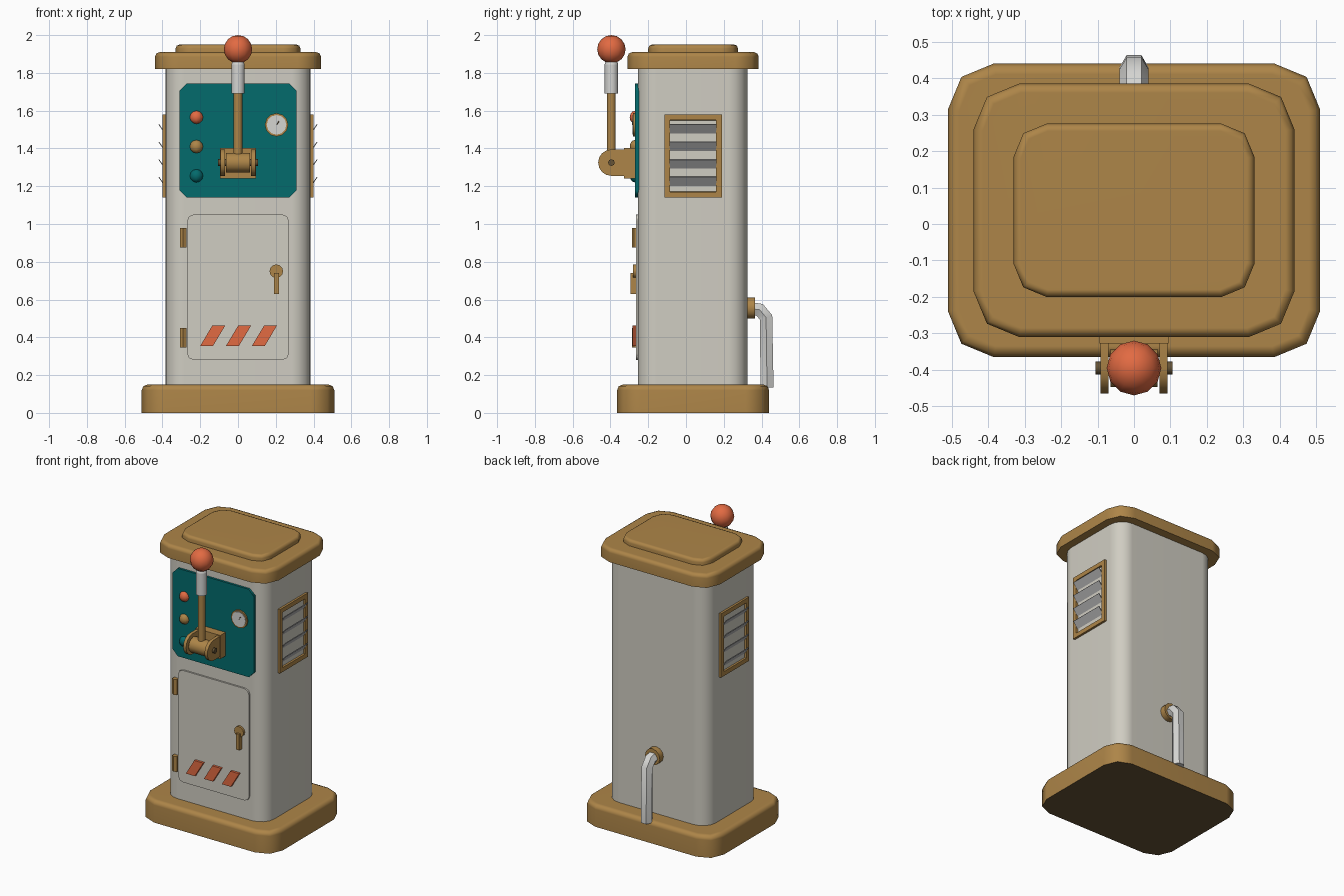
import bpy
import bmesh
from math import radians, pi, sin, cos
from mathutils import Matrix, Vector

if "Cube" in bpy.data.objects:
    bpy.data.objects.remove(bpy.data.objects["Cube"], do_unlink=True)


def material(name, rgb):
    m = bpy.data.materials.new(name)
    m.use_nodes = True
    m.diffuse_color = (*rgb, 1)
    m.node_tree.nodes["Principled BSDF"].inputs["Base Color"].default_value = (*rgb, 1)
    return m


GREY = material("painted grey", (0.63, 0.61, 0.54))
BRASS = material("brass", (0.42, 0.235, 0.065))
TEAL = material("teal", (0.001, 0.145, 0.15))
RED = material("red", (0.76, 0.145, 0.055))
STEEL = material("light steel", (0.66, 0.66, 0.64))
SLAT = material("slat grey", (0.45, 0.45, 0.45))
DARK = material("dark bronze", (0.13, 0.085, 0.035))


def finish(name, bm, mats, mirror=False):
    bmesh.ops.recalc_face_normals(bm, faces=bm.faces)
    me = bpy.data.meshes.new(name)
    bm.to_mesh(me)
    bm.free()
    for m in mats:
        me.materials.append(m)
    ob = bpy.data.objects.new(name, me)
    bpy.context.collection.objects.link(ob)
    bpy.ops.object.select_all(action='DESELECT')
    ob.select_set(True)
    bpy.context.view_layer.objects.active = ob
    bpy.ops.object.shade_smooth_by_angle(angle=radians(50))
    if mirror:
        ob.modifiers.new("Mirror", 'MIRROR')
    return ob


def cube(lo, hi):
    bm = bmesh.new()
    lo, hi = Vector(lo), Vector(hi)
    bmesh.ops.create_cube(bm, size=1, matrix=Matrix.Translation((lo + hi) / 2)
                          @ Matrix.Diagonal((*(hi - lo), 1)))
    return bm


def block(name, lo, hi, mat, axis=2, corner=0, seg=2, rim=0):
    """Box with rounded corners along one axis and an optional softened top rim."""
    bm = cube(lo, hi)
    if corner:
        edges = [e for e in bm.edges
                 if abs(e.verts[0].co[axis] - e.verts[1].co[axis]) > 1e-4]
        bmesh.ops.bevel(bm, geom=edges, offset=corner, segments=seg,
                        profile=0.5, affect='EDGES')
    if rim:
        edges = [e for e in bm.edges
                 if all(abs(v.co.z - hi[2]) < 1e-4 for v in e.verts)]
        bmesh.ops.bevel(bm, geom=edges, offset=rim, segments=2,
                        profile=0.5, affect='EDGES')
    ob = finish(name, bm, [mat])
    ob.modifiers.new("Flat tops", 'WEIGHTED_NORMAL').keep_sharp = True
    return ob


def prism(name, pts, axis, a, b, mat, mirror=False):
    """Extrude a 2D outline along an axis from a to b."""
    bm = bmesh.new()

    def place(p, d):
        c = list(p)
        c.insert(axis, d)
        return bm.verts.new(c)
    lower = [place(p, a) for p in pts]
    upper = [place(p, b) for p in pts]
    bm.faces.new(lower)
    bm.faces.new(upper)
    for i in range(len(pts)):
        j = (i + 1) % len(pts)
        bm.faces.new((lower[i], lower[j], upper[j], upper[i]))
    return finish(name, bm, [mat], mirror)


def rod(name, p0, p1, r0, mat, r1=None, n=12):
    p0, p1 = Vector(p0), Vector(p1)
    d = p1 - p0
    bm = bmesh.new()
    bmesh.ops.create_cone(
        bm, cap_ends=True, segments=n, radius1=r0, radius2=r0 if r1 is None else r1,
        depth=d.length, matrix=Matrix.Translation((p0 + p1) / 2)
        @ d.to_track_quat('Z', 'Y').to_matrix().to_4x4())
    return finish(name, bm, [mat])


def ball(name, centre, scale, mat, u=12, v=8):
    bm = bmesh.new()
    bmesh.ops.create_uvsphere(bm, u_segments=u, v_segments=v, radius=1,
                              matrix=Matrix.Translation(centre)
                              @ Matrix.Diagonal((*scale, 1)))
    return finish(name, bm, [mat])


# Cabinet shell, with a dark underside on the base
base = block("base", (-0.51, -0.365, 0), (0.51, 0.44, 0.15), BRASS, corner=0.125, rim=0.03)
base.data.materials.append(DARK)
for f in base.data.polygons:
    f.material_index = int(f.normal.z < -0.9)
block("body", (-0.385, -0.255, 0.13), (0.385, 0.325, 1.84), GREY, corner=0.1, seg=4)
block("cap", (-0.44, -0.31, 1.82), (0.44, 0.385, 1.91), BRASS, corner=0.125, rim=0.025)
block("cap_lid", (-0.33, -0.2, 1.9), (0.33, 0.275, 1.95), BRASS, corner=0.09, rim=0.02)

# Control panel and door
block("control_panel", (-0.31, -0.27, 1.14), (0.31, -0.24, 1.745), TEAL,
      axis=1, corner=0.04, seg=1)
block("door", (-0.27, -0.266, 0.28), (0.27, -0.24, 1.05), GREY, axis=1, corner=0.035)
for i, z in enumerate((0.345, 0.875)):
    rod(f"hinge_{i + 1}", (-0.29, -0.265, z), (-0.29, -0.265, z + 0.105), 0.021, BRASS, n=6)
rod("handle_boss", (0.203, -0.25, 0.75), (0.203, -0.281, 0.75), 0.036, BRASS)
block("handle_grip", (0.19, -0.295, 0.63), (0.216, -0.262, 0.74), BRASS)
for i in range(3):
    x = -0.2 + i * 0.137
    prism(f"warning_stripe_{i + 1}",
          [(x, 0.355), (x + 0.068, 0.355), (x + 0.132, 0.462), (x + 0.064, 0.462)],
          1, -0.282, -0.262, RED)

# Indicator lamps
for i, m in enumerate((RED, BRASS, TEAL)):
    ball(f"lamp_{i + 1}", (-0.22, -0.27, 1.565 - i * 0.155), (0.035, 0.028, 0.035), m, 8, 6)

# Gauge
rod("gauge_rim", (0.204, -0.25, 1.525), (0.204, -0.28, 1.525), 0.062, BRASS)
rod("gauge_face", (0.204, -0.27, 1.525), (0.204, -0.283, 1.525), 0.052, STEEL)
rod("gauge_needle", (0.204, -0.283, 1.525), (0.218, -0.283, 1.545), 0.002, DARK, n=6)

# Lever mount: back block, two rounded cheeks, hub and pin
PY, PZ = -0.395, 1.325
block("lever_mount", (-0.095, -0.328, 1.24), (0.095, -0.26, 1.402), BRASS)
arc = [(PY - 0.07 * sin(t * pi / 8), PZ + 0.07 * cos(t * pi / 8)) for t in range(9)]
prism("lever_cheeks", [(-0.32, PZ + 0.07)] + arc + [(-0.32, PZ - 0.07)],
      0, 0.07, 0.092, BRASS, mirror=True)
rod("lever_hub", (-0.064, PY, PZ), (0.064, PY, PZ), 0.052, BRASS)
rod("lever_pin", (-0.106, PY, PZ), (0.106, PY, PZ), 0.018, DARK, n=8)

# Lever
rod("lever_rod", (0, PY, PZ), (0, PY, 1.75), 0.023, BRASS)
rod("lever_grip", (0, PY, 1.69), (0, PY, 1.845), 0.036, STEEL, n=10)
rod("lever_grip_taper", (0, PY, 1.845), (0, PY, 1.875), 0.036, STEEL, r1=0.026, n=10)
ball("lever_ball", (0, PY, 1.925), (0.075, 0.075, 0.075), RED)

# Side vents: recessed frame with angled slats, mirrored to both sides
bm = cube((0.37, -0.115, 1.14), (0.4, 0.19, 1.58))
outer = max(bm.faces, key=lambda f: f.calc_center_median().x)
bmesh.ops.inset_region(bm, faces=[outer], thickness=0.03, use_even_offset=True)
bmesh.ops.inset_region(bm, faces=[outer], thickness=0.001, depth=-0.013,
                       use_even_offset=True)
outer.material_index = 1
finish("vent_frames", bm, [BRASS, GREY], mirror=True)
for i in range(4):
    z = 1.505 - i * 0.093
    prism(f"vent_slats_{i + 1}",
          [(0.386, z - 0.021), (0.389, z - 0.025), (0.421, z + 0.021), (0.418, z + 0.025)],
          1, -0.087, 0.161, SLAT, mirror=True)

# Rear drain pipe: hexagonal rings swept along a bent path, with a flange
rod("pipe_flange", (0, 0.31, 0.555), (0, 0.365, 0.555), 0.056, BRASS)
path = [Vector(p) for p in ((0, 0.34, 0.552), (0, 0.39, 0.546),
                            (0, 0.424, 0.505), (0, 0.429, 0.133))]
bm = bmesh.new()
rings = []
for i, p in enumerate(path):
    before = (p - path[max(i - 1, 0)]).normalized()
    after = (path[min(i + 1, len(path) - 1)] - p).normalized()
    across = Vector((1, 0, 0))
    up = across.cross((before + after).normalized())
    rings.append([bm.verts.new(p + 0.04 * (across * cos(k * pi / 3) + up * sin(k * pi / 3)))
                  for k in range(6)])
for a, b in zip(rings, rings[1:]):
    for k in range(6):
        j = (k + 1) % 6
        bm.faces.new((a[k], a[j], b[j], b[k]))
bm.faces.new(rings[0])
bm.faces.new(rings[-1])
finish("drain_pipe", bm, [STEEL])
